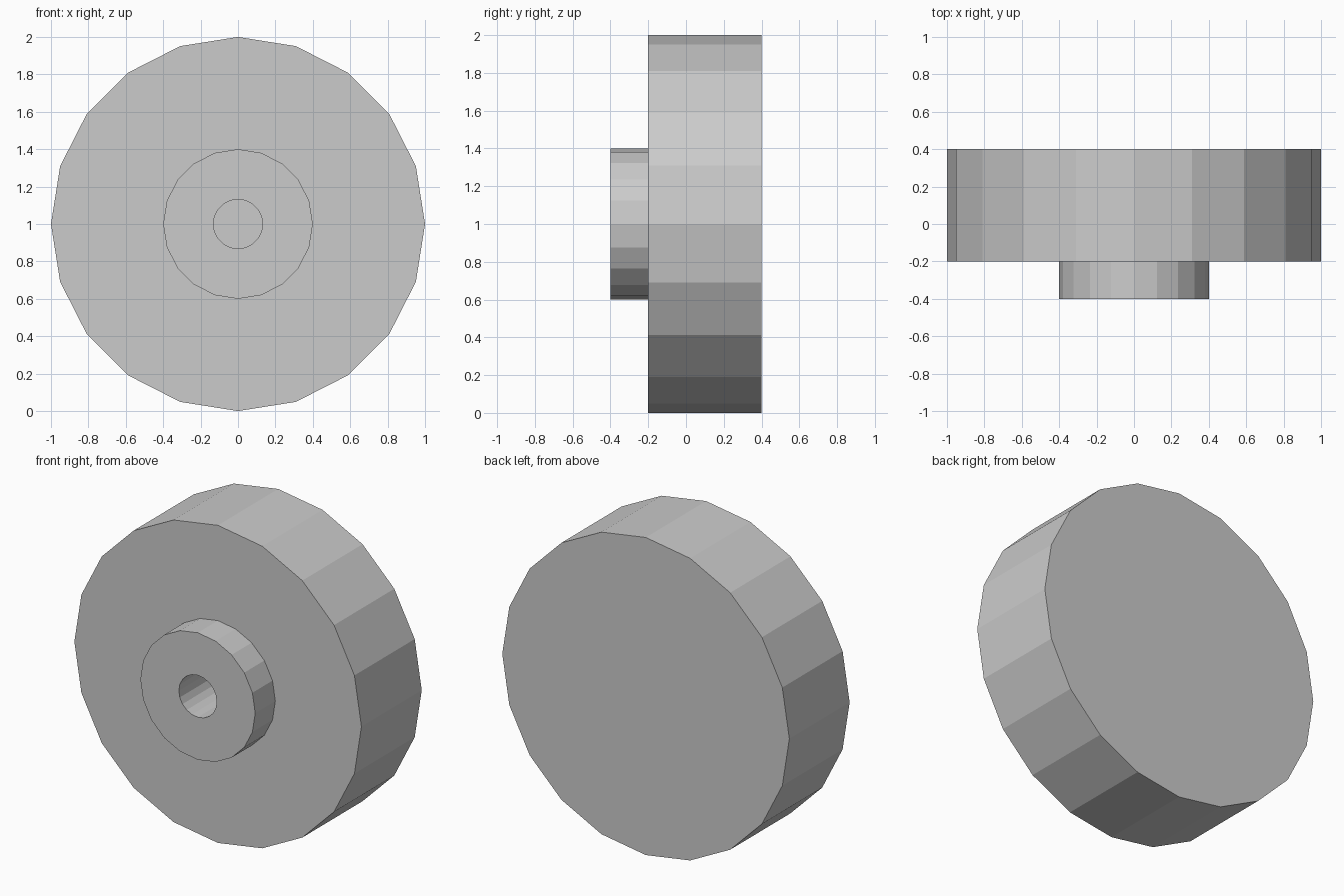
import bpy, bmesh
from math import sin, cos, tau

if "Cube" in bpy.data.objects:
    bpy.data.objects.remove(bpy.data.objects["Cube"])

SIDES = 20
CENTRE_Z = 1.0

# Profile as (radius, y): back rim, front rim, hub, then down into the blind bore
PROFILE = [
    (1.0, 0.4), (1.0, -0.2),
    (0.4, -0.2), (0.4, -0.4),
    (0.132, -0.4), (0.132, 0.1),
]


def lathe(name, profile, sides):
    """Turn a profile around the y axis and cap both ends."""
    bm = bmesh.new()
    rings = [[bm.verts.new((r * cos(tau * i / sides), y,
                            CENTRE_Z + r * sin(tau * i / sides)))
              for i in range(sides)] for r, y in profile]
    for a, b in zip(rings, rings[1:]):
        for i in range(sides):
            j = (i + 1) % sides
            bm.faces.new((a[i], a[j], b[j], b[i]))
    bm.faces.new(rings[0])    # closed back
    bm.faces.new(rings[-1])   # bottom of the bore
    bmesh.ops.recalc_face_normals(bm, faces=bm.faces)
    mesh = bpy.data.meshes.new(name)
    bm.to_mesh(mesh)
    bm.free()
    obj = bpy.data.objects.new(name, mesh)
    bpy.context.collection.objects.link(obj)
    return obj


# Wheel with raised hub and axle hole
lathe("wheel", PROFILE, SIDES)
